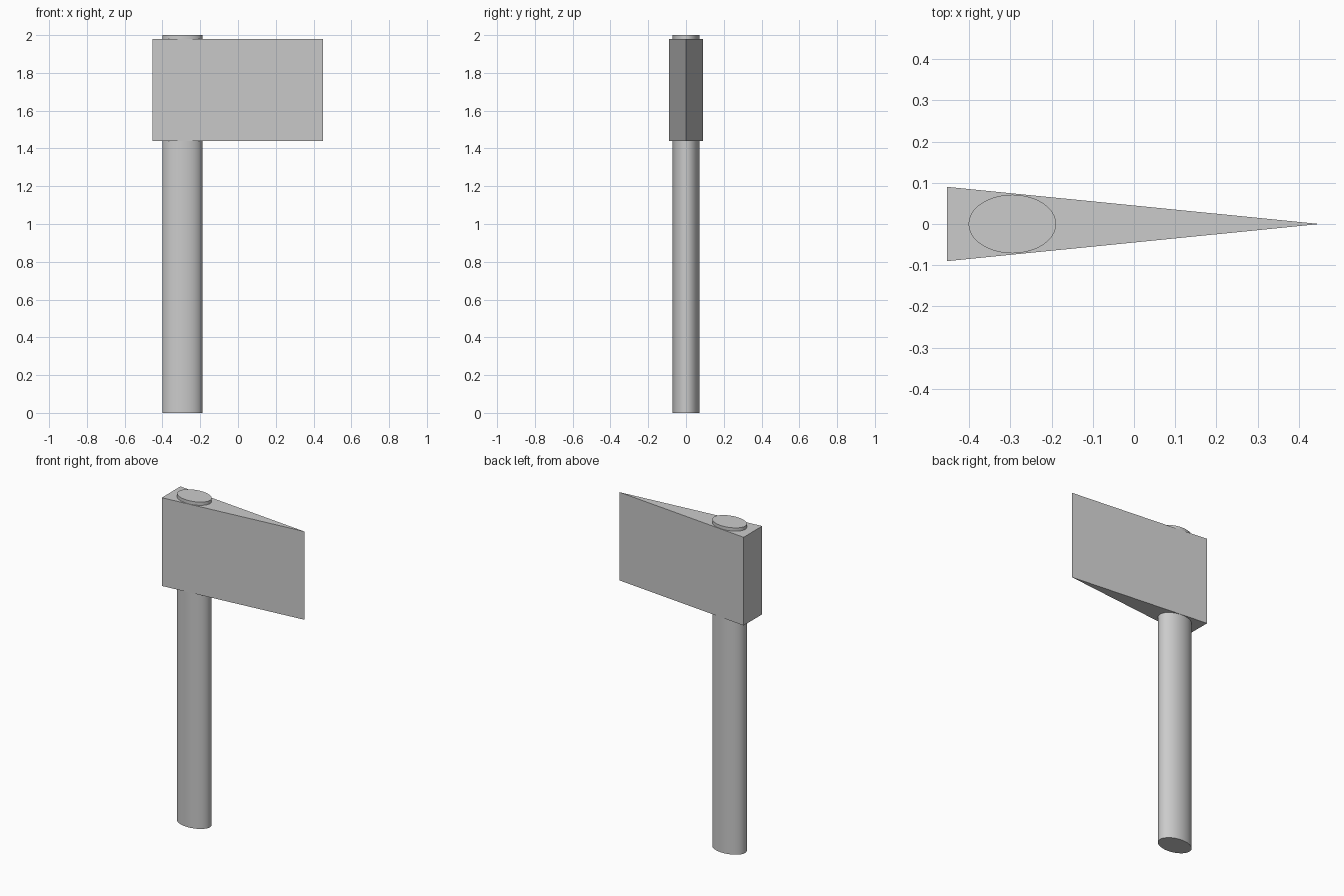
import bpy
import bmesh

if "Cube" in bpy.data.objects:
    bpy.data.objects.remove(bpy.data.objects["Cube"])

# Handle: oval shaft running through the head
bpy.ops.mesh.primitive_cylinder_add(vertices=64, radius=1, depth=2, location=(-0.295, 0, 1))
handle = bpy.context.object
handle.name = "handle"
handle.scale = (0.106, 0.071, 1)
bpy.ops.object.transform_apply(location=False, rotation=False, scale=True)
bpy.ops.object.shade_smooth_by_angle()

# Axe head: triangular wedge profile extruded upward
z_low, z_high = 1.44, 1.98
bm = bmesh.new()
profile = [bm.verts.new((x, y, z_low)) for x, y in ((-0.453, -0.09), (0.45, 0), (-0.453, 0.09))]
base = bm.faces.new(profile)
top = bmesh.ops.extrude_face_region(bm, geom=[base], use_keep_orig=True)
top_verts = [g for g in top["geom"] if isinstance(g, bmesh.types.BMVert)]
bmesh.ops.translate(bm, verts=top_verts, vec=(0, 0, z_high - z_low))
bmesh.ops.recalc_face_normals(bm, faces=bm.faces)
mesh = bpy.data.meshes.new("axe_head")
bm.to_mesh(mesh)
bm.free()
axe_head = bpy.data.objects.new("axe_head", mesh)
bpy.context.collection.objects.link(axe_head)
